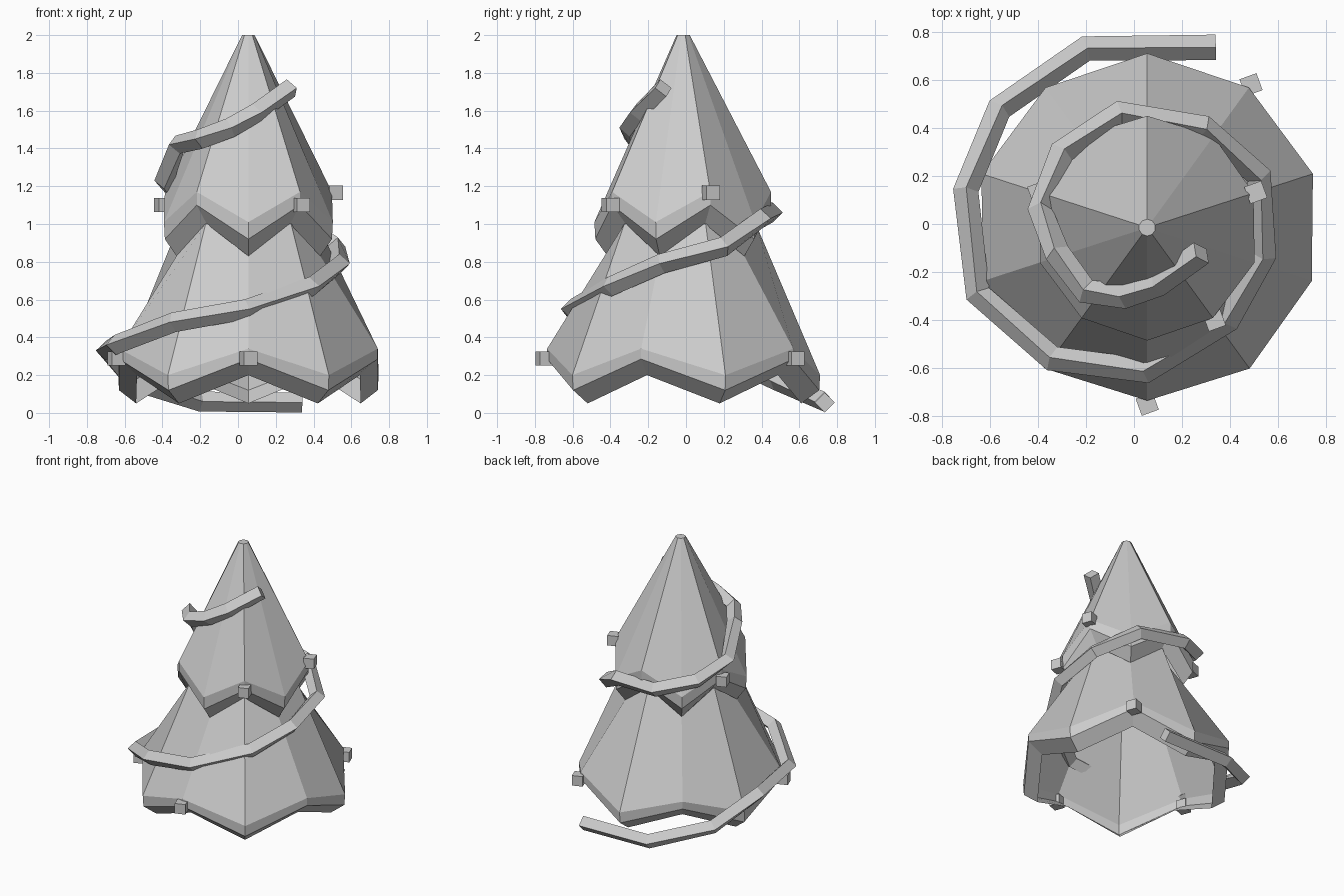
import bpy, bmesh, math
from mathutils import Vector

cube = bpy.data.objects.get("Cube")
if cube:
    bpy.data.objects.remove(cube, do_unlink=True)

mat = bpy.data.materials.new("plain grey")
mat.use_nodes = True
GREY = (0.6, 0.6, 0.6, 1)
mat.diffuse_color = GREY
mat.node_tree.nodes["Principled BSDF"].inputs["Base Color"].default_value = GREY

SIDES = 10
CX, CY = 0.055, -0.015


def around(i, r, z):
    """Point on the trunk axis ring, starting at the front."""
    a = -math.pi / 2 + i * 2 * math.pi / SIDES
    return Vector((CX + r * math.cos(a), CY + r * math.sin(a), z))


def finish(bm, name):
    mesh = bpy.data.meshes.new(name)
    bm.to_mesh(mesh)
    bm.free()
    mesh.materials.append(mat)
    ob = bpy.data.objects.new(name, mesh)
    bpy.context.collection.objects.link(ob)
    return ob


def tier(name, raised, lowered, first_raised, cap):
    """Ten-sided hollow skirt whose corners alternate between two profiles."""
    bm = bmesh.new()
    rings = []
    for hi, lo in zip(raised, lowered):
        rings.append([bm.verts.new(around(i, *(hi if i % 2 == first_raised else lo)))
                      for i in range(SIDES)])
    for a, b in zip(rings, rings[1:]):
        for i in range(SIDES):
            j = (i + 1) % SIDES
            bm.faces.new((a[i], a[j], b[j], b[i]))
    if cap:
        bm.faces.new(rings[-1])
    return finish(bm, name)


# Branch tiers: (radius, height) from the hem upward
tier("lower_branches",
     [(0.62, 0.20), (0.72, 0.285), (0.72, 0.34), (0.29, 1.0)],
     [(0.625, 0.05), (0.72, 0.12), (0.725, 0.20), (0.385, 1.0)], 0, True)
tier("upper_branches",
     [(0.375, 1.0), (0.465, 1.10), (0.465, 1.17), (0.035, 2.0)],
     [(0.40, 0.83), (0.465, 0.92), (0.47, 1.01), (0.035, 2.0)], 1, True)


# Small cube ornaments on the raised corners
def ornament(name, corner, r, z):
    bm = bmesh.new()
    bmesh.ops.create_cube(bm, size=0.075)
    ob = finish(bm, name)
    ob.location = around(corner, r, z)
    ob.rotation_euler.z = math.radians(20)


for n, corner in enumerate((0, 4, 8)):
    ornament(f"lower_ornament_{n + 1}", corner, 0.735, 0.288)
for n, (corner, z) in enumerate(((1, 1.10), (3, 1.165), (7, 1.10))):
    ornament(f"upper_ornament_{n + 1}", corner, 0.475, z)

# Garland winding down from the tip to the ground
path = [(0.28, -0.12, 1.72), (0.1, -0.25, 1.59), (-0.04, -0.3, 1.51),
        (-0.2, -0.28, 1.45), (-0.32, -0.12, 1.42), (-0.39, 0.06, 1.23),
        (-0.3, 0.3, 1.13), (-0.06, 0.46, 1.06), (0.29, 0.4, 1.03),
        (0.52, 0.2, 0.88), (0.54, -0.13, 0.79), (0.39, -0.4, 0.67),
        (0.05, -0.61, 0.55), (-0.34, -0.56, 0.48), (-0.65, -0.29, 0.36),
        (-0.7, 0.14, 0.33), (-0.56, 0.48, 0.17), (-0.2, 0.73, 0.06),
        (0.34, 0.735, 0.055)]
curve = bpy.data.curves.new("garland", "CURVE")
curve.dimensions = "3D"
curve.twist_mode = "Z_UP"
curve.bevel_depth = 0.053
curve.bevel_resolution = 0
curve.use_fill_caps = True
spline = curve.splines.new("POLY")
spline.points.add(len(path) - 1)
for point, co in zip(spline.points, path):
    point.co = (*co, 1)
curve.materials.append(mat)
garland = bpy.data.objects.new("garland", curve)
bpy.context.collection.objects.link(garland)
bpy.context.view_layer.objects.active = garland
garland.select_set(True)
bpy.ops.object.convert(target="MESH")
for poly in bpy.context.object.data.polygons:
    poly.use_smooth = False
